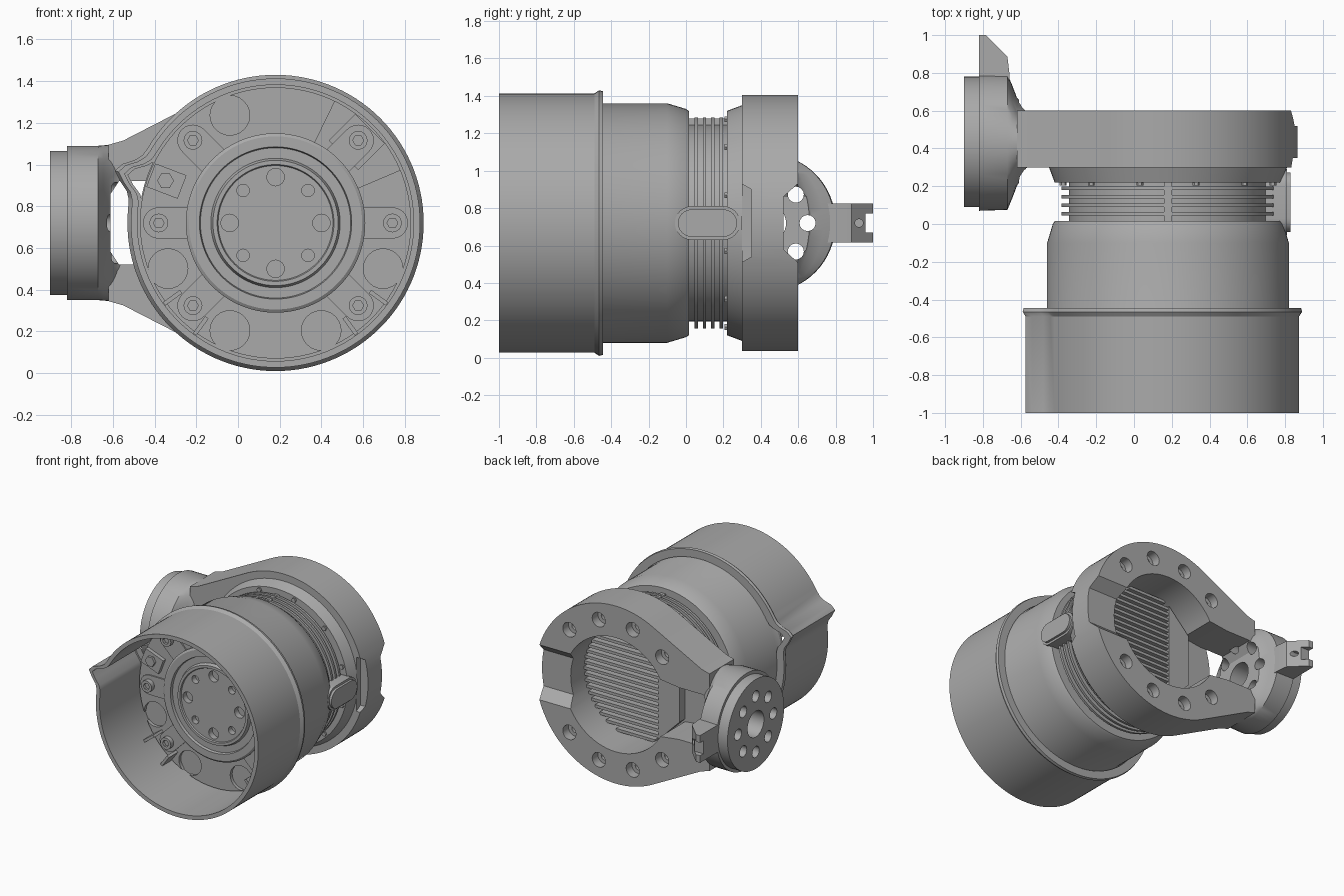
import bpy, bmesh
from math import sin, cos, pi, radians, degrees, exp, sqrt
from mathutils import Vector

if "Cube" in bpy.data.objects:
    bpy.data.objects.remove(bpy.data.objects["Cube"], do_unlink=True)

CX, CZ = 0.18, 0.72      # main axis, running along y
FY = 0.435               # end flange centre in y, its axis runs along x

grey = bpy.data.materials.new("machined grey")
grey.use_nodes = True
grey.diffuse_color = (0.4, 0.4, 0.4, 1)
grey.node_tree.nodes["Principled BSDF"].inputs["Base Color"].default_value = (0.4, 0.4, 0.4, 1)


def finish(name, bm):
    bmesh.ops.recalc_face_normals(bm, faces=bm.faces)
    mesh = bpy.data.meshes.new(name)
    bm.to_mesh(mesh)
    bm.free()
    mesh.materials.append(grey)
    ob = bpy.data.objects.new(name, mesh)
    bpy.context.collection.objects.link(ob)
    return ob


def loft(name, rings, loop=False):
    """Skin a row of point rings; cap the ends unless the row closes on itself."""
    bm = bmesh.new()
    rows = [[bm.verts.new(p) for p in ring] for ring in rings]
    n = len(rows[0])
    pairs = list(zip(rows, rows[1:])) + ([(rows[-1], rows[0])] if loop else [])
    for a, b in pairs:
        for i in range(n):
            j = (i + 1) % n
            bm.faces.new((a[i], a[j], b[j], b[i]))
    if not loop:
        bm.faces.new(rows[0])
        bm.faces.new(rows[-1])
    return finish(name, bm)


def prism(name, pts, a, b, axis="y"):
    """Extrude a flat outline from a to b along the axis."""
    place = {"y": lambda p, t: (p[0], t, p[1]),
             "x": lambda p, t: (t, p[0], p[1]),
             "z": lambda p, t: (p[0], p[1], t)}[axis]
    return loft(name, [[place(p, t) for p in pts] for t in (a, b)])


def circle(u, v, r, n=24):
    return [(u + r * cos(2 * pi * i / n), v + r * sin(2 * pi * i / n)) for i in range(n)]


def polar(r, deg):
    return CX + r * cos(radians(deg)), CZ + r * sin(radians(deg))


def stadium(p, q, r, n=12):
    p, q = Vector(p), Vector(q)
    d = (q - p).normalized()
    s = Vector((-d.y, d.x))
    turn = [pi * i / n for i in range(n + 1)]
    return ([q + r * (s * cos(t) + d * sin(t)) for t in turn] +
            [p - r * (s * cos(t) + d * sin(t)) for t in turn])


def radial_box(r0, r1, half, deg):
    """Rectangle pointing out from the main axis."""
    d = Vector((cos(radians(deg)), sin(radians(deg))))
    s, c = Vector((-d.y, d.x)), Vector((CX, CZ))
    return [c + d * r0 - s * half, c + d * r1 - s * half, c + d * r1 + s * half, c + d * r0 + s * half]


def lathe(name, profile, loop=False, bump=lambda t: 0, n=120):
    """Revolve (radius, y) points about the main axis."""
    rings = []
    for r, y in profile:
        ring = []
        for i in range(n):
            t = 2 * pi * i / n
            k = r + bump(degrees(t))
            ring.append((CX + k * cos(t), y, CZ + k * sin(t)))
        rings.append(ring)
    return loft(name, rings, loop)


def boolean(ob, others, op="DIFFERENCE"):
    for c in others:
        c.hide_render = True
        m = ob.modifiers.new("cut", "BOOLEAN")
        m.object, m.operation, m.solver = c, op, "EXACT"
    dg = bpy.context.evaluated_depsgraph_get()
    mesh = bpy.data.meshes.new_from_object(ob.evaluated_get(dg))
    ob.modifiers.clear()
    ob.data = mesh
    for c in others:
        bpy.data.objects.remove(c, do_unlink=True)


# Front shell: thin open cup with a hollow cable bulge on one side
lathe("front_shell", [(0.662, -1), (0.693, -1), (0.693, -0.49), (0.71, -0.465), (0.705, -0.445),
                      (0.645, -0.445), (0.645, -0.5), (0.662, -0.5)], True,
      lambda t: 0.1 * exp(-((t - 161.5) / 5) ** 2))

# Motor housing, neck and rear collar in one turned body
profile = [(0.02, -0.5), (0.655, -0.5), (0.64, -0.46), (0.64, -0.1), (0.61, 0), (0.6, 0.015), (0.525, 0.015)]
for i in range(4):
    y = 0.045 + 0.045 * i
    profile += [(0.525, y), (0.565, y), (0.565, y + 0.018), (0.525, y + 0.018)]
profile += [(0.525, 0.22), (0.6, 0.22), (0.63, 0.3), (0.02, 0.3)]
lathe("housing", profile)
prism("neck_bar", [(0.16, 1.2), (0.2, 1.2), (0.2, 1.28), (0.16, 1.28)], 0.01, 0.23)
for k in range(12):
    prism("collar_screw", circle(*polar(0.575, 15 + 30 * k), 0.018, 6), 0.205, 0.23)

# Side cable cover
prism("side_cover", stadium((0.03, CZ), (0.2, CZ), 0.09), 0.6, 0.81, "x")
prism("side_cover_lid", stadium((0.03, CZ), (0.2, CZ), 0.073), 0.8, 0.828, "x")

# Deck inside the cup, with round pockets and an open sector
deck = lathe("deck", [(0.4, -0.49), (0.4, -0.53), (0.65, -0.53), (0.65, -0.49)], True)
cuts = [prism("pocket", circle(*polar(0.56, a), 0.095), -0.6, -0.505)
        for a in (113, 203, 247, 293, 337)]
sector = [polar(0.3, 23), polar(0.8, 23), polar(0.85, 43), polar(0.8, 64), polar(0.3, 64)]
cuts.append(prism("sector", sector, -0.6, -0.51))
boolean(deck, cuts)

# Screw bosses around the deck
for a in (0, 45, 135, 180, 225, 315):
    prism("boss", stadium(polar(0.42, a), polar(0.56, a), 0.075), -0.54, -0.49)
    screw = prism("deck_screw", circle(*polar(0.56, a), 0.045, 16), -0.575, -0.53)
    boolean(screw, [prism("socket", circle(*polar(0.56, a), 0.026, 6), -0.6, -0.555)])
prism("sector_plate", radial_box(0.46, 0.64, 0.1, 45), -0.53, -0.5)
prism("cable_bracket", radial_box(0.48, 0.64, 0.06, 159), -0.56, -0.5)
prism("bracket_screw", circle(*polar(0.565, 159), 0.04, 6), -0.58, -0.55)
for a in (225, 315):
    for side in (-9, 9):
        prism("rib", radial_box(0.56, 0.66, 0.01, a + side), -0.64, -0.5)

# Central output hub
hub = lathe("hub", [(0.02, -0.48), (0.43, -0.48), (0.43, -0.55), (0.415, -0.56), (0.365, -0.56),
                    (0.36, -0.54), (0.31, -0.54), (0.3, -0.565), (0.28, -0.565), (0.275, -0.555),
                    (0.02, -0.555)])
boolean(hub, [prism("hub_hole", circle(*polar(0.22, 45 * k), 0.03 if k % 2 else 0.042, 16), -0.6, -0.51)
              for k in range(8)])

# Rear arm: ring and tapering slab, flowing into the round end flange
outline = [polar(0.685, -117 + 234 * i / 80) for i in range(81)]
outline += [(-0.55, CZ + 0.395), (-0.62, CZ + 0.375), (-0.62, CZ - 0.375), (-0.55, CZ - 0.395)]
arm = prism("arm", outline, 0.3, 0.6)


def section(x, ry, rz, yc=FY, n=64):
    return [(x, yc + ry * cos(2 * pi * i / n), CZ + rz * sin(2 * pi * i / n)) for i in range(n)]


flare = loft("flare", [section(-0.82, 0.365, 0.37), section(-0.67, 0.36, 0.37),
                       section(-0.645, 0.3, 0.372), section(-0.62, 0.235, 0.374),
                       section(-0.58, 0.185, 0.376, 0.445), section(-0.53, 0.148, 0.38, 0.45)])
boolean(arm, [flare], "UNION")

window = [polar(0.44, -150 + 300 * i / 60) for i in range(61)]
window += [(-0.36, CZ + 0.2), (-0.57, CZ + 0.2), (-0.61, CZ + 0.14),
           (-0.61, CZ - 0.14), (-0.57, CZ - 0.2), (-0.36, CZ - 0.2)]
cuts = [prism("window", window, -0.2, 1.2)]
for a in (45, 75, 105, 135):
    for s in (-1, 1):
        cuts.append(prism("counterbore", circle(*polar(0.56, a * s), 0.056), 0.53, 0.7))
        cuts.append(prism("bolt_hole", circle(*polar(0.56, a * s), 0.028, 12), 0.42, 0.54))
cuts.append(prism("rear_notch", [(0.52, CZ - 0.14), (0.62, CZ - 0.23), (0.62, CZ + 0.23), (0.52, CZ + 0.14)],
                  0.5, 1, "x"))
cuts.append(prism("front_notch", [(0.28, CZ - 0.22), (0.35, CZ - 0.18), (0.35, CZ + 0.18), (0.28, CZ + 0.22)],
                  0.8, 1, "x"))


def flange_holes():
    holes = [prism("centre_hole", circle(FY, CZ, 0.1, 32), -1, -0.55, "x")]
    for k in range(8):
        a = radians(45 * k)
        holes.append(prism("flange_hole", circle(FY + 0.215 * cos(a), CZ + 0.215 * sin(a), 0.043, 16),
                           -1, -0.55, "x"))
    return holes


boolean(arm, cuts + flange_holes())
end_disc = prism("end_flange", circle(FY, CZ, 0.345, 72), -0.9, -0.815, "x")
boolean(end_disc, flange_holes())

# Forked lug on the back of the flange
lug = prism("lug", [(-0.82, 0.72), (-0.82, 1), (-0.785, 1), (-0.67, 0.885), (-0.66, 0.8), (-0.66, 0.72)],
            CZ - 0.105, CZ + 0.105, "z")
boolean(lug, [prism("fork", [(0.96, CZ - 0.05), (1.1, CZ - 0.05), (1.1, CZ + 0.05), (0.96, CZ + 0.05)],
                    -1, 0, "x"),
              prism("pin_hole", circle(0.925, CZ, 0.022, 12), -0.78, -0.6, "x")])

# Cooling fins and cover block in the rear pocket
for k in range(-9, 10):
    z = 0.045 * k
    end = CX + sqrt(0.438 ** 2 - z * z)
    start = max(-0.02, CX - sqrt(0.438 ** 2 - z * z))
    prism("cooling_fin", [(start, CZ + z - 0.011), (end, CZ + z - 0.011),
                          (end, CZ + z + 0.011), (start, CZ + z + 0.011)], 0.295, 0.36)
prism("pocket_block", [(-0.02, CZ - 0.38), (-0.02, CZ + 0.38), (-0.2, CZ + 0.2), (-0.2, CZ - 0.2)],
      0.295, 0.365)

# Smooth round faces, keep edges crisp
bpy.ops.object.select_all(action="DESELECT")
for ob in bpy.context.collection.objects:
    if ob.type == "MESH" and grey.name in ob.data.materials:
        ob.select_set(True)
        bpy.context.view_layer.objects.active = ob
bpy.ops.object.shade_smooth_by_angle(angle=radians(30))
